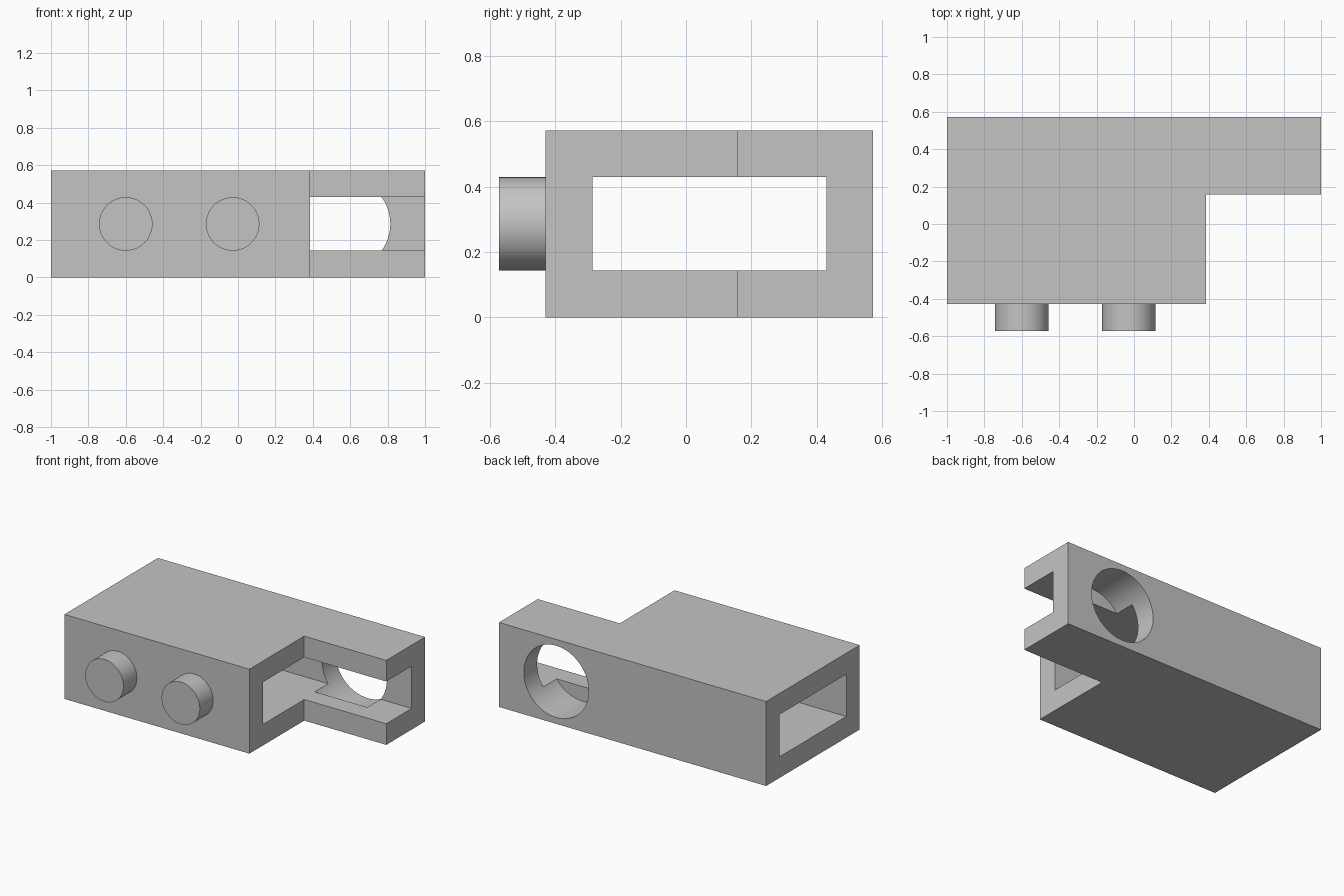
import bpy
import bmesh
import math
from mathutils import Matrix, Vector

old = bpy.data.objects.get("Cube")
if old:
    bpy.data.objects.remove(old, do_unlink=True)

U = 1 / 7  # wall thickness, the module of the whole part

grey = bpy.data.materials.new("plain grey")
grey.use_nodes = True
colour = (0.55, 0.55, 0.55, 1)
grey.diffuse_color = colour
grey.node_tree.nodes["Principled BSDF"].inputs["Base Color"].default_value = colour


def make(name, bm):
    bmesh.ops.recalc_face_normals(bm, faces=bm.faces)
    mesh = bpy.data.meshes.new(name)
    bm.to_mesh(mesh)
    bm.free()
    mesh.materials.append(grey)
    obj = bpy.data.objects.new(name, mesh)
    bpy.context.collection.objects.link(obj)
    return obj


def prism(name, outline, z0, z1):
    bm = bmesh.new()
    face = bm.faces.new([bm.verts.new((x, y, z0)) for x, y in outline])
    new = bmesh.ops.extrude_face_region(bm, geom=[face])["geom"]
    top = [v for v in new if isinstance(v, bmesh.types.BMVert)]
    bmesh.ops.translate(bm, verts=top, vec=(0, 0, z1 - z0))
    return make(name, bm)


def rod(name, x, y0, y1, radius):
    """Cylinder along y at mid height."""
    bm = bmesh.new()
    place = Matrix.Translation(Vector((x, (y0 + y1) / 2, 2 * U)))
    bmesh.ops.create_cone(bm, cap_ends=True, segments=96, radius1=radius,
                          radius2=radius, depth=y1 - y0,
                          matrix=place @ Matrix.Rotation(math.pi / 2, 4, 'X'))
    return make(name, bm)


def activate(obj):
    bpy.ops.object.select_all(action='DESELECT')
    obj.select_set(True)
    bpy.context.view_layer.objects.active = obj


def cut(obj, cutter):
    mod = obj.modifiers.new("cut", 'BOOLEAN')
    mod.operation = 'DIFFERENCE'
    mod.solver = 'EXACT'
    mod.object = cutter
    cutter.hide_render = True
    activate(obj)
    bpy.ops.object.modifier_apply(modifier=mod.name)
    bpy.data.objects.remove(cutter, do_unlink=True)


def smooth(obj):
    activate(obj)
    bpy.ops.object.shade_smooth_by_angle(angle=math.radians(30))


# L-shaped housing block
front, back = -3 * U, 4 * U
step_x, step_y = 2.7 * U, 1.1 * U
body = prism("housing", [(-1, front), (step_x, front), (step_x, step_y),
                         (1, step_y), (1, back), (-1, back)], 0, 4 * U)

# Rectangular tunnel along the whole length
cut(body, prism("tunnel_cutter", [(-1.2, -2 * U), (1.2, -2 * U),
                                  (1.2, 3 * U), (-1.2, 3 * U)], U, 3 * U))

# Round hole in the back wall, sunk part way into floor and ceiling
cut(body, rod("hole_cutter", 4 * U, 2 * U, back + U, 1.7 * U))
smooth(body)

# Two round pegs on the front
for name, x in (("right_peg", -4.2 * U), ("left_peg", -0.2 * U)):
    smooth(rod(name, x, -4 * U, front, U))
